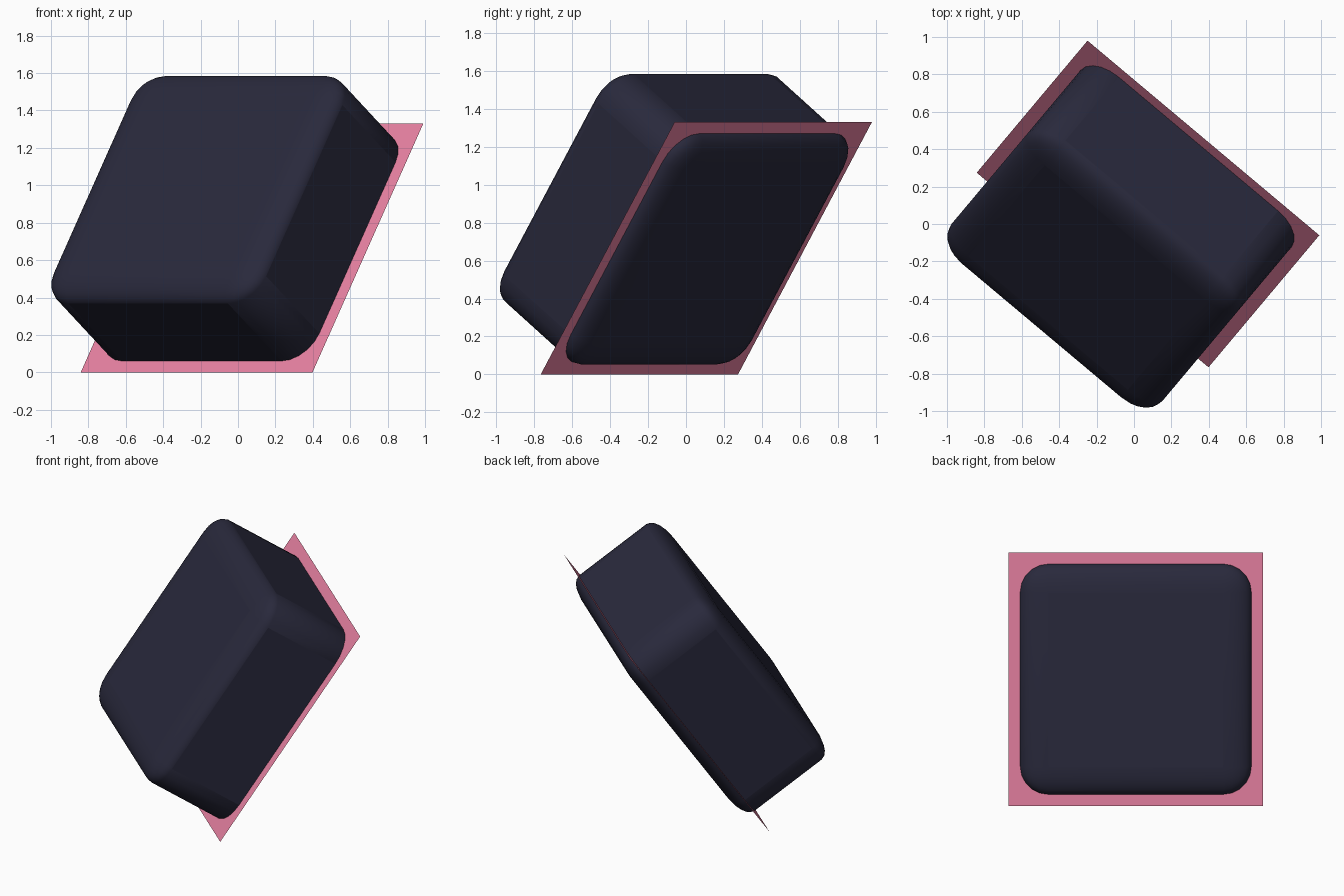
import bpy
from mathutils import Matrix, Vector

cube = bpy.data.objects.get("Cube")
if cube:
    bpy.data.objects.remove(cube, do_unlink=True)


def material(name, rgb):
    mat = bpy.data.materials.new(name)
    mat.use_nodes = True
    mat.diffuse_color = (*rgb, 1)
    mat.node_tree.nodes["Principled BSDF"].inputs["Base Color"].default_value = (*rgb, 1)
    return mat


# Shared tilted frame: side and up run along the sheet, out points away from it
side = Vector((0.766, -0.643, 0)).normalized()
up = Vector((0.364, 0.438, 0.822))
up = (up - side * up.dot(side)).normalized()
out = side.cross(up)
frame = Matrix((side, up, out)).transposed().to_4x4()
centre = Vector((0.075, 0.107, 0.665))


def place(name, offset, size, mat):
    obj = bpy.context.object
    obj.name = name
    obj.matrix_world = (Matrix.Translation(centre + out * offset) @ frame
                        @ Matrix.Diagonal((*size, 1)))
    obj.data.materials.append(mat)
    return obj


# Thin square sheet
bpy.ops.mesh.primitive_plane_add(size=1)
place("square_sheet", 0, (1.618, 1.618, 1), material("pink", (0.80, 0.22, 0.36)))

# Rounded block, flattened along its depth so the rounding flattens too
front, back = 0.625, -0.085
bpy.ops.mesh.primitive_cube_add(size=1)
block = place("rounded_block", (front + back) / 2, (1.472, 1.472, front - back),
              material("dark navy", (0.022, 0.022, 0.045)))
bevel = block.modifiers.new("rounding", "BEVEL")
bevel.width = 0.122
bevel.segments = 5
bpy.ops.object.shade_smooth_by_angle()
